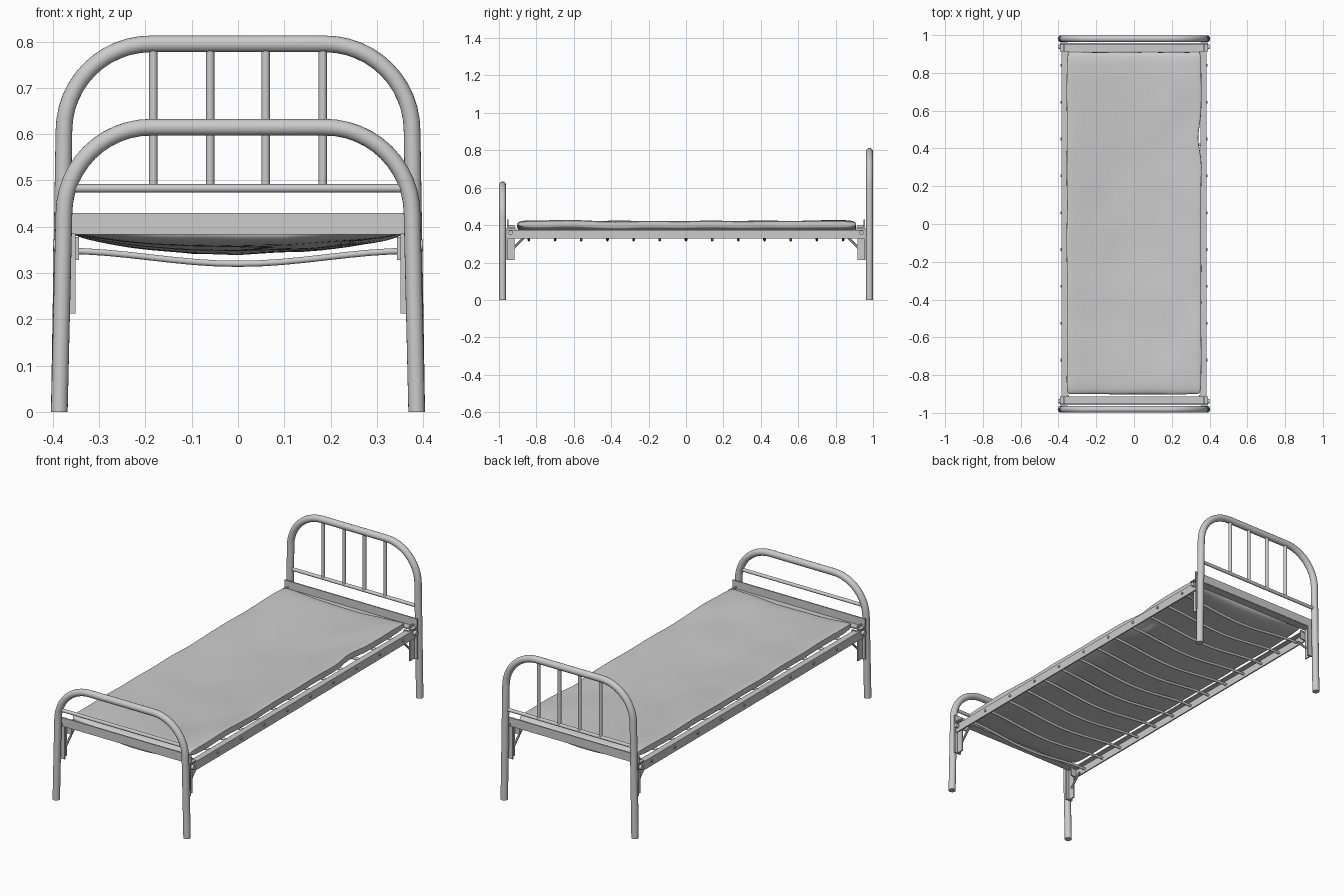
import bpy, bmesh, math
from mathutils import Vector, noise

cube = bpy.data.objects.get("Cube")
if cube:
    bpy.data.objects.remove(cube, do_unlink=True)

grey = bpy.data.materials.new("plain_grey")
grey.use_nodes = True
grey.diffuse_color = (0.6, 0.6, 0.6, 1)
grey.node_tree.nodes["Principled BSDF"].inputs["Base Color"].default_value = grey.diffuse_color


def add(name, bm, smooth=False):
    bmesh.ops.recalc_face_normals(bm, faces=bm.faces)
    mesh = bpy.data.meshes.new(name)
    bm.to_mesh(mesh)
    bm.free()
    mesh.materials.append(grey)
    for f in mesh.polygons:
        f.use_smooth = smooth
    ob = bpy.data.objects.new(name, mesh)
    bpy.context.collection.objects.link(ob)
    if smooth:
        bpy.ops.object.select_all(action='DESELECT')
        bpy.context.view_layer.objects.active = ob
        ob.select_set(True)
        bpy.ops.object.shade_smooth_by_angle(angle=math.radians(40))
    return ob


def loft(bm, rings):
    """Join equal rings of points into a capped skin."""
    rows = [[bm.verts.new(p) for p in ring] for ring in rings]
    n = len(rows[0])
    for a, b in zip(rows, rows[1:]):
        for i in range(n):
            j = (i + 1) % n
            bm.faces.new((a[i], a[j], b[j], b[i]))
    bm.faces.new(rows[0][::-1])
    bm.faces.new(rows[-1])


def tube(name, path, radius, sides=16):
    """Round tube along a planar path that has no tight turns."""
    pts = [Vector(p) for p in path]
    ref = None
    rings = []
    for i, p in enumerate(pts):
        t = (pts[min(i + 1, len(pts) - 1)] - pts[max(i - 1, 0)]).normalized()
        if ref is None:
            ref = Vector((0, 1, 0)) if abs(t.y) < 0.9 else Vector((1, 0, 0))
        u = (ref - t * ref.dot(t)).normalized()
        w = t.cross(u)
        angles = [2 * math.pi * k / sides for k in range(sides)]
        rings.append([p + radius * (math.cos(a) * u + math.sin(a) * w) for a in angles])
    bm = bmesh.new()
    loft(bm, rings)
    return add(name, bm, True)


def boxes(name, spans):
    """One object from boxes given as (x0, x1, y0, y1, z0, z1)."""
    bm = bmesh.new()
    for x0, x1, y0, y1, z0, z1 in spans:
        loft(bm, [[(x0, y0, z), (x1, y0, z), (x1, y1, z), (x0, y1, z)] for z in (z0, z1)])
    return add(name, bm)


# Bent tube end frames with crossbars
def end_frame(name, y, top, bend=0.188):
    half = [(0.386, 0), (0.376, top - bend)]
    for k in range(1, 13):
        a = math.pi / 2 * k / 12
        half.append((0.188 + bend * math.cos(a), top - bend + bend * math.sin(a)))
    path = [(x, y, z) for x, z in half] + [(-x, y, z) for x, z in reversed(half)]
    tube(name + "_frame", path, 0.018, 20)
    tube(name + "_crossbar", [(-0.37, y, 0.483), (0.37, y, 0.483)], 0.009)


end_frame("head", 0.981, 0.795)
end_frame("foot", -0.981, 0.615)
for x in (-0.183, -0.06, 0.06, 0.183):
    tube("head_spindle", [(x, 0.981, 0.483), (x, 0.981, 0.79)], 0.009)

# Angle iron beams, corner brackets and braces
for s, end in ((1, "head"), (-1, "foot")):
    boxes(end + "_beam", [(-0.392, 0.392, s * 0.95, s * 0.957, 0.385, 0.43),
                          (-0.392, 0.392, s * 0.912, s * 0.955, 0.383, 0.389)])
    for m, side in ((1, "left"), (-1, "right")):
        label = end + "_" + side
        boxes(label + "_bracket", [(m * 0.351, m * 0.39, s * 0.953, s * 0.961, 0.213, 0.386),
                                   (m * 0.367, m * 0.374, s * 0.916, s * 0.958, 0.213, 0.4)])
        boxes(label + "_rail_end", [(m * 0.343, m * 0.375, s * 0.905, s * 0.912, 0.328, 0.378)])
        tube(label + "_brace", [(m * 0.364, s * 0.93, 0.27), (m * 0.364, s * 0.865, 0.335)], 0.006, 8)
        tube(label + "_bolt", [(m * 0.365, s * 0.938, 0.36), (m * 0.4, s * 0.938, 0.36)], 0.012, 12)

# Side rails with rivets
for m, side in ((1, "left"), (-1, "right")):
    boxes(side + "_rail", [(m * 0.377, m * 0.384, -0.955, 0.955, 0.329, 0.375),
                           (m * 0.352, m * 0.38, -0.915, 0.915, 0.369, 0.375)])
    for k in range(9):
        y = -0.72 + 0.195 * k
        tube(side + "_rivet", [(m * 0.38, y, 0.355), (m * 0.389, y, 0.355)], 0.007, 8)

# Sagging cross rods under the mattress
for k in range(13):
    y = -0.84 + 0.14 * k
    path = []
    for i in range(17):
        x = -0.38 + 0.76 * i / 16
        path.append((x, y, 0.334 + 0.014 * -math.cos(math.pi * x / 0.38)))
    tube("cross_rod", path, 0.007, 10)

# Soft mattress that dips along the middle
def squash(t, power):
    return math.copysign(abs(t) ** power, t)


def mattress_ring(v):
    y = 0.004 + 0.905 * v
    end = max(0.0, 1 - abs(v) ** 30) ** 0.5
    thick = 0.004 + 0.024 * end
    width = 0.342 + 0.014 * max(0.0, 1 - abs(v) ** 40) ** 0.5
    ring = []
    for k in range(64):
        # Even steps across the top and bottom, rounded at the edges
        a = 2 * math.pi * k / 64
        u = squash(math.cos(a), 0.55)
        h = squash(math.sin(a), 0.28)
        x = width * u + 0.004 * noise.noise(Vector((u * 2, y * 5, 1)))
        if u > 0.8:
            x -= 0.014 * math.exp(-((y - 0.45) / 0.08) ** 2)
        sag = 0.034 * (1 - u * u) * (1 - 0.5 * v * v)
        lump = 0.006 * noise.noise(Vector((x * 6, y * 4, 3)))
        z = 0.403 + thick * h - sag + lump + 0.004 * v * v
        ring.append((x, y + 0.006 * noise.noise(Vector((x * 7, v, 5))), z))
    return ring


steps = 72
bm = bmesh.new()
loft(bm, [mattress_ring(math.sin(math.pi / 2 * (2 * i / steps - 1))) for i in range(steps + 1)])
add("mattress", bm, True)
